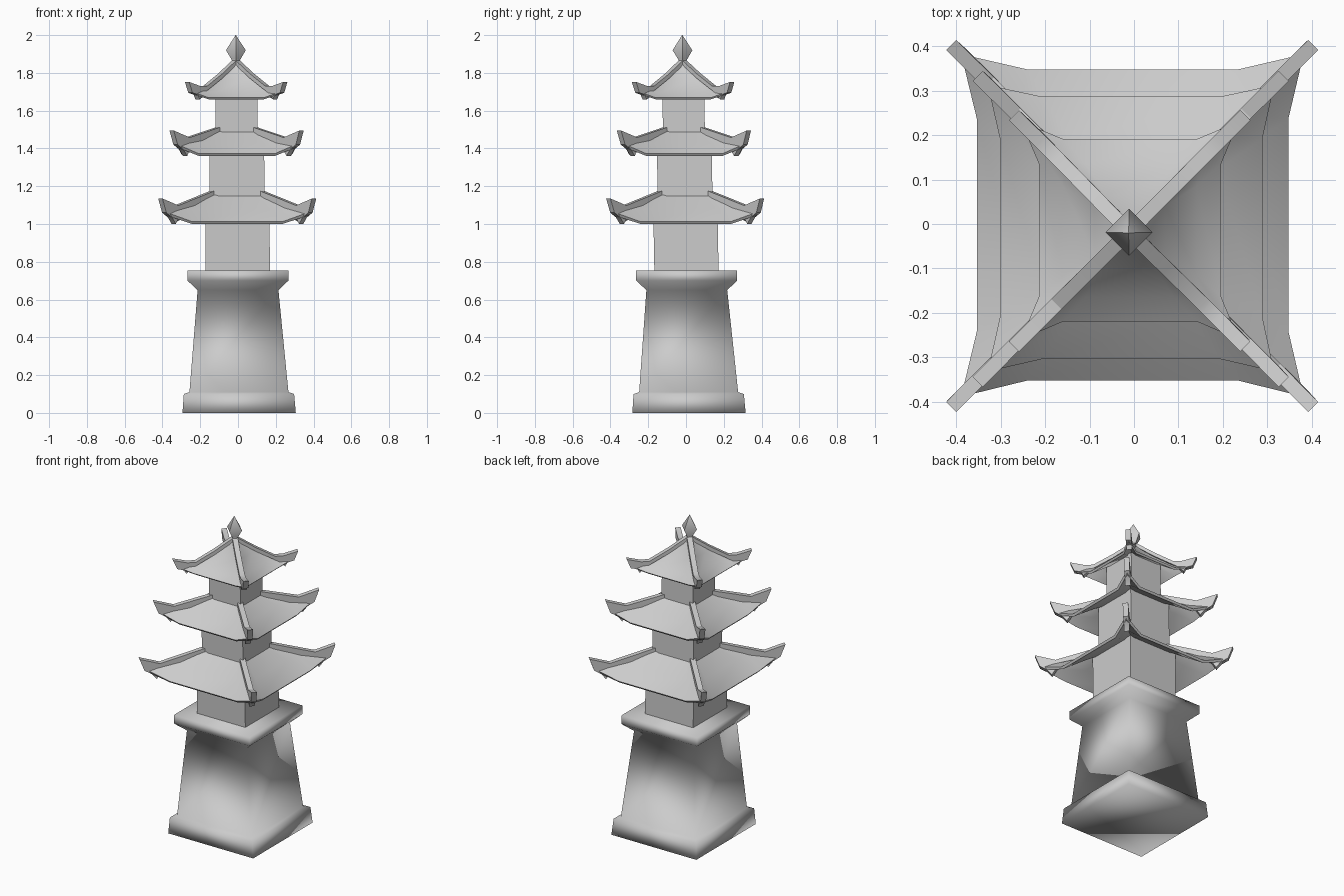
import bpy, bmesh, math
from mathutils import Vector

if "Cube" in bpy.data.objects:
    bpy.data.objects.remove(bpy.data.objects["Cube"])

stone = bpy.data.materials.new("pale_grey_stone")
stone.use_nodes = True
grey = (0.6, 0.6, 0.6, 1)
stone.diffuse_color = grey
stone.node_tree.nodes["Principled BSDF"].inputs["Base Color"].default_value = grey


def lean(x, y, z):
    """The tower tilts very slightly as it rises."""
    return Vector((x + 0.006 - 0.009 * z, y + 0.016 - 0.018 * z, z))


def finish(name, bm, angle):
    bmesh.ops.recalc_face_normals(bm, faces=bm.faces)
    mesh = bpy.data.meshes.new(name)
    bm.to_mesh(mesh)
    bm.free()
    mesh.materials.append(stone)
    ob = bpy.data.objects.new(name, mesh)
    bpy.context.collection.objects.link(ob)
    bpy.ops.object.select_all(action='DESELECT')
    ob.select_set(True)
    bpy.context.view_layer.objects.active = ob
    bpy.ops.object.shade_smooth_by_angle(angle=math.radians(angle))
    return ob


def skin(bm, loops, closed=False):
    """Bridge equal loops of points; cap the ends or join last to first."""
    rings = [[bm.verts.new(p) for p in loop] for loop in loops]
    pairs = list(zip(rings, rings[1:]))
    if closed:
        pairs.append((rings[-1], rings[0]))
    for a, b in pairs:
        for i in range(len(a)):
            j = (i + 1) % len(a)
            bm.faces.new((a[i], a[j], b[j], b[i]))
    if not closed:
        bm.faces.new(rings[0])
        bm.faces.new(rings[-1])


def square_tower(name, profile, angle=30, turn=math.pi / 4):
    """Four-sided solid from (half width, height) pairs."""
    bm = bmesh.new()
    loops = []
    for half, z in profile:
        r = half * math.sqrt(2)
        loops.append([lean(r * math.cos(turn + k * math.pi / 2),
                           r * math.sin(turn + k * math.pi / 2), z) for k in range(4)])
    skin(bm, loops)
    return finish(name, bm, angle)


def roof_ring(side, bend, side_z, corner, corner_z):
    """Twelve points: each side has a straight middle and a raised corner."""
    pts = []
    for k in range(4):
        a = k * math.pi / 2
        c, s = round(math.cos(a)), round(math.sin(a))
        for x, y, z in ((side, -bend, side_z), (side, bend, side_z), (corner, corner, corner_z)):
            pts.append(lean(c * x - s * y, s * x + c * y, z))
    return pts


def roof(name, rings):
    bm = bmesh.new()
    skin(bm, [roof_ring(*r) for r in rings], closed=True)
    return finish(name, bm, 40)


def ridges(name, outline, half=0.016):
    """Four hip ridges: a diagonal side outline given a thickness."""
    bm = bmesh.new()
    for k in range(4):
        a = math.pi / 4 + k * math.pi / 2
        d, n = (math.cos(a), math.sin(a)), (-math.sin(a), math.cos(a))
        loops = []
        for w in (-half, half):
            loops.append([lean(r * math.sqrt(2) * d[0] + w * n[0],
                               r * math.sqrt(2) * d[1] + w * n[1], z) for r, z in outline])
        skin(bm, loops)
    return finish(name, bm, 30)


# Stone base with plinth, tapering body and flared ledge
square_tower("base", [(0.3, 0), (0.292, 0.1), (0.262, 0.11), (0.214, 0.65),
                      (0.267, 0.7), (0.267, 0.755)], angle=180)

# Square storeys
for label, half, low, high in (("lower", 0.17, 0.75, 1.12), ("middle", 0.145, 1.1, 1.46),
                               ("upper", 0.111, 1.42, 1.72)):
    square_tower(label + "_storey", [(half, low), (half, high)])

# Roofs: eave z, eave half width, corner reach, inner half width, rise, kink reach
for label, z, side, corner, inner, rise in (("lower", 1.0, 0.35, 0.385, 0.13, 0.16),
                                            ("middle", 1.36, 0.295, 0.322, 0.1, 0.135)):
    mid = inner + 0.5 * (side - inner)
    bend = side * 0.68
    roof(label + "_roof", [
        (inner, inner * 0.7, z + rise - 0.03, inner, z + rise - 0.03),
        (mid, mid * 0.68, z + rise * 0.38, mid + 0.01, z + rise * 0.45),
        (side - 0.01, bend, z, corner - 0.01, z + 0.045),
        (side, bend, z + 0.012, corner, z + 0.065),
        (mid, mid * 0.68, z + rise * 0.52, mid + 0.01, z + rise * 0.65),
        (inner, inner * 0.7, z + rise, inner, z + rise)])
    tip = corner + 0.022
    ridges(label + "_ridges", [
        (inner - 0.01, z + rise + 0.02), (tip - 0.085, z + 0.098), (tip, z + 0.135),
        (tip - 0.02, z + 0.06), (tip - 0.05, z + 0.035), (tip - 0.07, z),
        (tip - 0.09, z + 0.045), (inner - 0.01, z + rise - 0.02)])

# Curved top roof rising to a point
roof("upper_roof", [
    (0.01, 0.006, 1.83, 0.01, 1.83),
    (0.09, 0.06, 1.725, 0.09, 1.735),
    (0.195, 0.145, 1.66, 0.235, 1.69),
    (0.205, 0.15, 1.67, 0.245, 1.705),
    (0.15, 0.1, 1.7, 0.165, 1.71),
    (0.08, 0.055, 1.765, 0.085, 1.78),
    (0.015, 0.01, 1.855, 0.015, 1.86)])
ridges("upper_ridges", [
    (0.0, 1.875), (0.085, 1.795), (0.165, 1.73), (0.2, 1.73), (0.26, 1.752),
    (0.243, 1.695), (0.215, 1.685), (0.205, 1.66), (0.185, 1.69), (0.085, 1.77), (0.0, 1.85)])

# Pointed finial set corner-on
square_tower("finial", [(0.014, 1.845), (0.014, 1.865), (0.037, 1.92), (0.0005, 2.0)],
             angle=60, turn=0)
